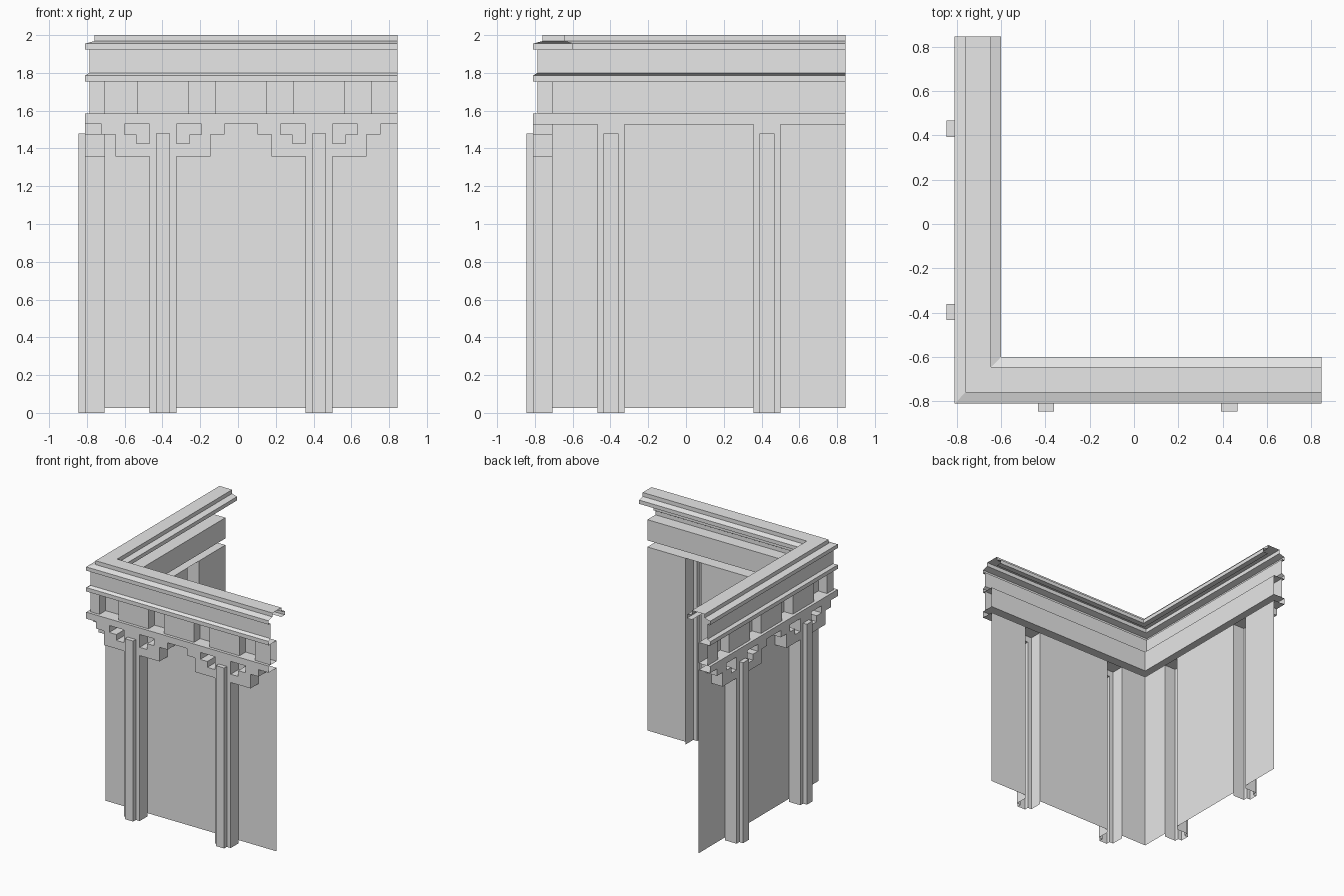
import bpy, bmesh

cube = bpy.data.objects.get("Cube")
if cube:
    bpy.data.objects.remove(cube, do_unlink=True)

# One plain stone colour
stone = bpy.data.materials.new("pale_stone")
stone.use_nodes = True
stone.diffuse_color = (0.8, 0.8, 0.8, 1)
stone.node_tree.nodes["Principled BSDF"].inputs["Base Color"].default_value = (0.8, 0.8, 0.8, 1)

# Shared depths (distance out from the inner corner) and heights
END = 0.845
WALL, FASCIA, LIP, SHAFT = -0.706, -0.786, -0.81, -0.845
WALL_TOP, SHELF, SOFFIT = 1.53, 1.584, 1.754
COLUMNS = (-0.397, 0.429)
WIDE, NARROW = 0.072, 0.037


def make(name, faces):
    """Build faces given as (along, depth, height) on both wings of the corner."""
    bm = bmesh.new()
    for face in faces:
        bm.faces.new([bm.verts.new((u, d, z)) for u, d, z in face])
        bm.faces.new([bm.verts.new((d, u, z)) for u, d, z in reversed(face)])
    bmesh.ops.remove_doubles(bm, verts=bm.verts, dist=0.0005)
    bmesh.ops.recalc_face_normals(bm, faces=bm.faces)
    mesh = bpy.data.meshes.new(name)
    bm.to_mesh(mesh)
    bm.free()
    mesh.materials.append(stone)
    obj = bpy.data.objects.new(name, mesh)
    bpy.context.collection.objects.link(obj)
    return obj


def sweep(profile):
    """Run a (depth, height) profile from the mitred corner to the wing end."""
    return [[(d0, d0, z0), (END, d0, z0), (END, d1, z1), (d1, d1, z1)]
            for (d0, z0), (d1, z1) in zip(profile, profile[1:])]


def upright(path, low, high):
    """Raise a plan path of (along, depth) points into vertical faces."""
    return [[(u0, d0, low), (u1, d1, low), (u1, d1, high), (u0, d0, high)]
            for (u0, d0), (u1, d1) in zip(path, path[1:])]


# Wall panels, open behind each pilaster
panels = []
start = WALL
for c in COLUMNS:
    panels += upright([(start, WALL), (c - WIDE, WALL)], 0.025, WALL_TOP)
    start = c + WIDE
panels += upright([(start, WALL), (END, WALL)], 0.025, WALL_TOP)
make("wall_panels", panels)

# Hollow stepped pilasters
TOP = 1.48
pilasters = []
for c in COLUMNS:
    for s in (-1, 1):
        pilasters += upright([(c + s * WIDE, WALL), (c + s * WIDE, LIP)], 0, WALL_TOP)
        pilasters += upright([(c + s * WIDE, LIP), (c + s * NARROW, LIP)], 0, WALL_TOP)
        pilasters += upright([(c + s * NARROW, LIP), (c + s * NARROW, SHAFT)], 0, TOP)
    a, b = c - NARROW, c + NARROW
    pilasters += upright([(a, SHAFT), (b, SHAFT)], 0, TOP)
    pilasters += upright([(a, LIP), (b, LIP)], TOP, WALL_TOP)
    pilasters.append([(a, LIP, TOP), (b, LIP, TOP), (b, SHAFT, TOP), (a, SHAFT, TOP)])
make("pilasters", pilasters)

# Stepped brackets with a notched opening, either side of each pilaster
outline = [(WIDE, 1.425), (0.14, 1.425), (0.14, 1.473), (0.204, 1.473),
           (0.204, WALL_TOP), (0.325, WALL_TOP), (0.325, 1.473),
           (0.252, 1.473), (0.252, 1.357), (WIDE, 1.357)]
brackets = []
for c in COLUMNS:
    for s in (-1, 1):
        pts = [(c + s * u, z) for u, z in outline]
        brackets.append([(u, LIP, z) for u, z in pts])
        for i, ((u0, z0), (u1, z1)) in enumerate(zip(pts, pts[1:])):
            if i != 4:  # top edge meets the band
                brackets.append([(u0, LIP, z0), (u1, LIP, z1),
                                 (u1, WALL, z1), (u0, WALL, z0)])
make("stepped_brackets", brackets)

# Band above the brackets, then the recessed frieze and its soffit
make("lower_band", sweep([(WALL, WALL_TOP), (LIP, WALL_TOP), (LIP, SHELF), (WALL, SHELF)]))
make("frieze_back", sweep([(WALL, SHELF), (WALL, SOFFIT)]))

# Raised frieze blocks, the first wrapping the corner and the last cut by the end
blocks = upright([(FASCIA, FASCIA), (WALL, FASCIA), (WALL, WALL)], SHELF, SOFFIT)
for i in range(4):
    left = -0.534 + i * 0.413
    right = min(left + 0.272, END)
    path = [(left, WALL), (left, FASCIA), (right, FASCIA)]
    if right < END:
        path.append((right, WALL))
    blocks += upright(path, SHELF, SOFFIT)
make("frieze_blocks", blocks)

# Architrave moulding and fascia
make("fascia", sweep([(WALL, SOFFIT), (LIP, SOFFIT), (LIP, 1.786), (FASCIA, 1.80),
                      (FASCIA, 1.924), (LIP, 1.924)]))

# Hollow cornice cap
make("cornice", sweep([(LIP, 1.924), (LIP, 1.955), (-0.76, 1.968), (-0.76, 2.0),
                       (-0.645, 2.0), (-0.645, 1.968), (-0.6, 1.955),
                       (-0.6, 1.924), (-0.645, 1.924)]))
